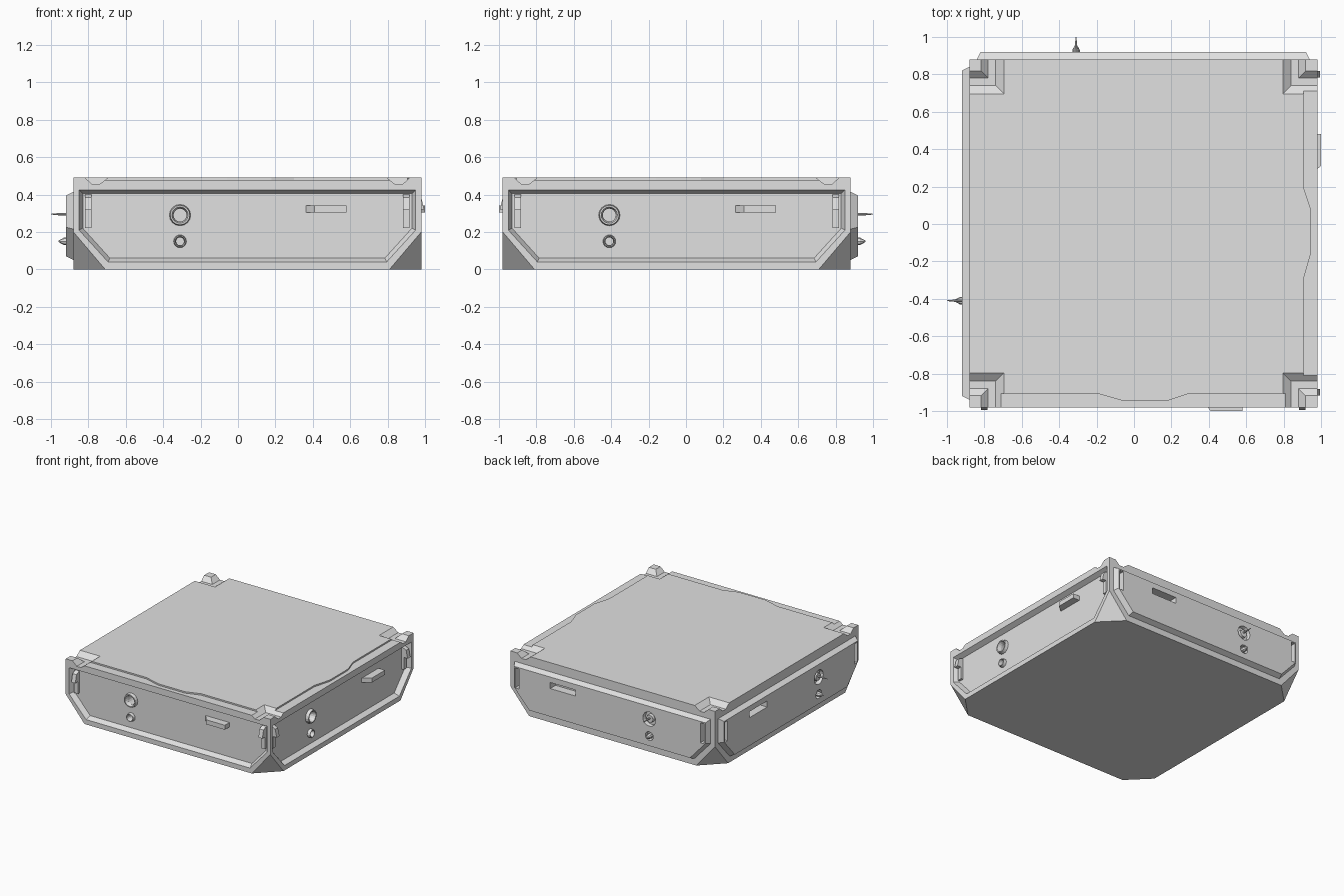
import bpy, bmesh, math
from mathutils import Vector

if "Cube" in bpy.data.objects:
    bpy.data.objects.remove(bpy.data.objects["Cube"])

grey = bpy.data.materials.new("light grey")
grey.use_nodes = True
grey.diffuse_color = (0.75, 0.75, 0.75, 1)
grey.node_tree.nodes["Principled BSDF"].inputs["Base Color"].default_value = grey.diffuse_color

CENTRE = Vector((0.05, -0.05, 0))
HALF, TOP = 0.93, 0.49
helpers = []


def place(side, u, d, z):
    """u runs along the side, d outward from its face."""
    r = HALF + d
    x, y = {"front": (u, -r), "right": (r, u), "back": (u, r), "left": (-r, u)}[side]
    return CENTRE + Vector((x, y, z))


def make(name, bm):
    bmesh.ops.recalc_face_normals(bm, faces=bm.faces)
    mesh = bpy.data.meshes.new(name)
    bm.to_mesh(mesh)
    bm.free()
    mesh.materials.append(grey)
    obj = bpy.data.objects.new(name, mesh)
    bpy.context.collection.objects.link(obj)
    return obj


def loft(name, rings, closed=False):
    """Skin a row of equal rings, capped at the ends or closed in a loop."""
    bm = bmesh.new()
    rows = [[bm.verts.new(p) for p in ring] for ring in rings]
    pairs = list(zip(rows, rows[1:]))
    if closed:
        pairs.append((rows[-1], rows[0]))
    else:
        bm.faces.new(rows[0])
        bm.faces.new(rows[-1])
    for a, b in pairs:
        for i in range(len(a)):
            j = (i + 1) % len(a)
            bm.faces.new((a[i], a[j], b[j], b[i]))
    return make(name, bm)


def panel(name, side, levels):
    """Panel with cut lower corners; levels are (inset, d)."""
    rings = []
    for s, d in levels:
        w, low, t, b, k = 0.9 - s, 0.745 - s / 2, 0.425 - s, 0.04 + s, 0.21 + s / 2
        outline = [(-w, t), (w, t), (w, k), (low, b), (-low, b), (-w, k)]
        rings.append([place(side, u, d, z) for u, z in outline])
    return loft(name, rings)


def lathe(name, side, u, z, profile, closed=False, n=16):
    """Round part on a side; profile is (radius, d)."""
    turns = [2 * math.pi * i / n for i in range(n)]
    return loft(name, [[place(side, u + r * math.cos(a), d, z + r * math.sin(a))
                        for a in turns] for r, d in profile], closed)


def box(name, side, u0, u1, z0, z1, d0, d1):
    return loft(name, [[place(side, u, d, z) for u, z in
                        ((u0, z0), (u1, z0), (u1, z1), (u0, z1))] for d in (d0, d1)])


def combine(helper, operation="DIFFERENCE"):
    mod = body.modifiers.new(helper.name, "BOOLEAN")
    mod.operation, mod.solver, mod.object = operation, "EXACT", helper
    helper.hide_render = True
    helpers.append(helper)


# Tile body with sloped lower corners
bm = bmesh.new()
bmesh.ops.create_cube(bm, size=1)
for v in bm.verts:
    v.co = CENTRE + Vector((v.co.x * 2 * HALF, v.co.y * 2 * HALF, (v.co.z + 0.5) * TOP))
CORNERS = [(sx, sy) for sx in (-1, 1) for sy in (-1, 1)]
for sx, sy in CORNERS:
    cut = bmesh.ops.bisect_plane(
        bm, geom=bm.verts[:] + bm.edges[:] + bm.faces[:], dist=1e-5,
        plane_co=CENTRE + Vector((sx * HALF, sy * HALF, 0.2)),
        plane_no=Vector((sx * 0.2, sy * 0.2, -0.17)), clear_outer=True)
    bmesh.ops.holes_fill(bm, edges=[e for e in bm.edges if e.is_boundary], sides=0)
body = make("tile_body", bm)

# L-shaped valleys around the four top corners
VALLEY = [(0.04, 0.51), (0.10, 0.455), (0.14, 0.455), (0.21, 0.51)]
for sx, sy in CORNERS:
    def corner(a, b, z):
        return CENTRE + Vector((sx * (HALF - a), sy * (HALF - b), z))
    combine(loft("valley_cutter", [[corner(-0.05, r, z) for r, z in VALLEY],
                                   [corner(r, r, z) for r, z in VALLEY],
                                   [corner(r, -0.05, z) for r, z in VALLEY]]))

U_PORT, Z_PORT, Z_SMALL = -0.36, 0.29, 0.15

# Socket sides: recessed panel, wavy top ledge, collars, catch and hooks
WAVE = [(-0.77, 0.03), (-0.77, -0.075), (-0.25, -0.075), (-0.11, -0.035),
        (0.13, -0.035), (0.25, -0.075), (0.77, -0.075), (0.77, 0.03)]
CATCH = [(0.31, -0.045), (0.36, 0.02), (0.53, 0.02), (0.53, -0.045)]
HOOK = [(-0.045, 0.40), (-0.03, 0.40), (0, 0.385), (0.015, 0.32),
        (-0.02, 0.32), (-0.02, 0.22), (-0.045, 0.22)]
for side in ("front", "right"):
    combine(panel("recess_cutter", side, [(0, 0.02), (0, 0), (0.02, -0.04)]))
    combine(loft("ledge_cutter", [[place(side, u, d, z) for u, d in WAVE]
                                  for z in (0.478, 0.52)]))
    for label, z, r in (("large", Z_PORT, 0.058), ("small", Z_SMALL, 0.035)):
        combine(lathe("port_cutter", side, U_PORT, z, [(r * 0.62, -0.02), (r * 0.62, -0.13)]))
        lathe(f"{side}_{label}_collar", side, U_PORT, z,
              [(r, -0.045), (r * 0.9, -0.015), (r * 0.75, -0.015), (r * 0.6, -0.045)], True)
    loft(f"{side}_catch", [[place(side, u, d, z) for u, d in CATCH] for z in (0.305, 0.342)])
    for label, u in (("near", -0.85), ("far", 0.85)):
        loft(f"{side}_{label}_hook", [[place(side, u + o, d, z) for d, z in HOOK]
                                      for o in (-0.018, 0.018)])

# Plug sides: raised panel, matching slots and pins
for side in ("back", "left"):
    combine(panel("raised_panel", side, [(0.01, -0.01), (0.01, 0), (0.03, 0.04)]), "UNION")
    combine(box("catch_slot_cutter", side, 0.31, 0.54, 0.30, 0.35, -0.03, 0.06))
    for s in (-1, 1):
        combine(box("hook_slot_cutter", side, s * 0.825, s * 0.86, 0.22, 0.385, -0.02, 0.06))
    for z, r in ((Z_PORT, 0.06), (Z_SMALL, 0.037)):
        combine(lathe("socket_cutter", side, U_PORT, z, [(r, 0.05), (r * 0.9, 0.01)]))
    lathe(f"{side}_large_post", side, U_PORT, Z_PORT, [(0.034, 0), (0.03, 0.035)])
    lathe(f"{side}_needle_pin", side, U_PORT, Z_PORT + 0.005,
          [(0.009, 0), (0.006, 0.08), (0.002, 0.12)], n=8)
    lathe(f"{side}_cone_pin", side, U_PORT, Z_SMALL,
          [(0.02, 0), (0.02, 0.05), (0.004, 0.08)], n=8)

# Bake the combined body and drop the helpers
bpy.context.view_layer.update()
baked = bpy.data.meshes.new_from_object(
    body.evaluated_get(bpy.context.evaluated_depsgraph_get()))
body.modifiers.clear()
body.data = baked
baked.materials.clear()
baked.materials.append(grey)
for poly in baked.polygons:
    poly.material_index = 0
for helper in helpers:
    bpy.data.objects.remove(helper)
